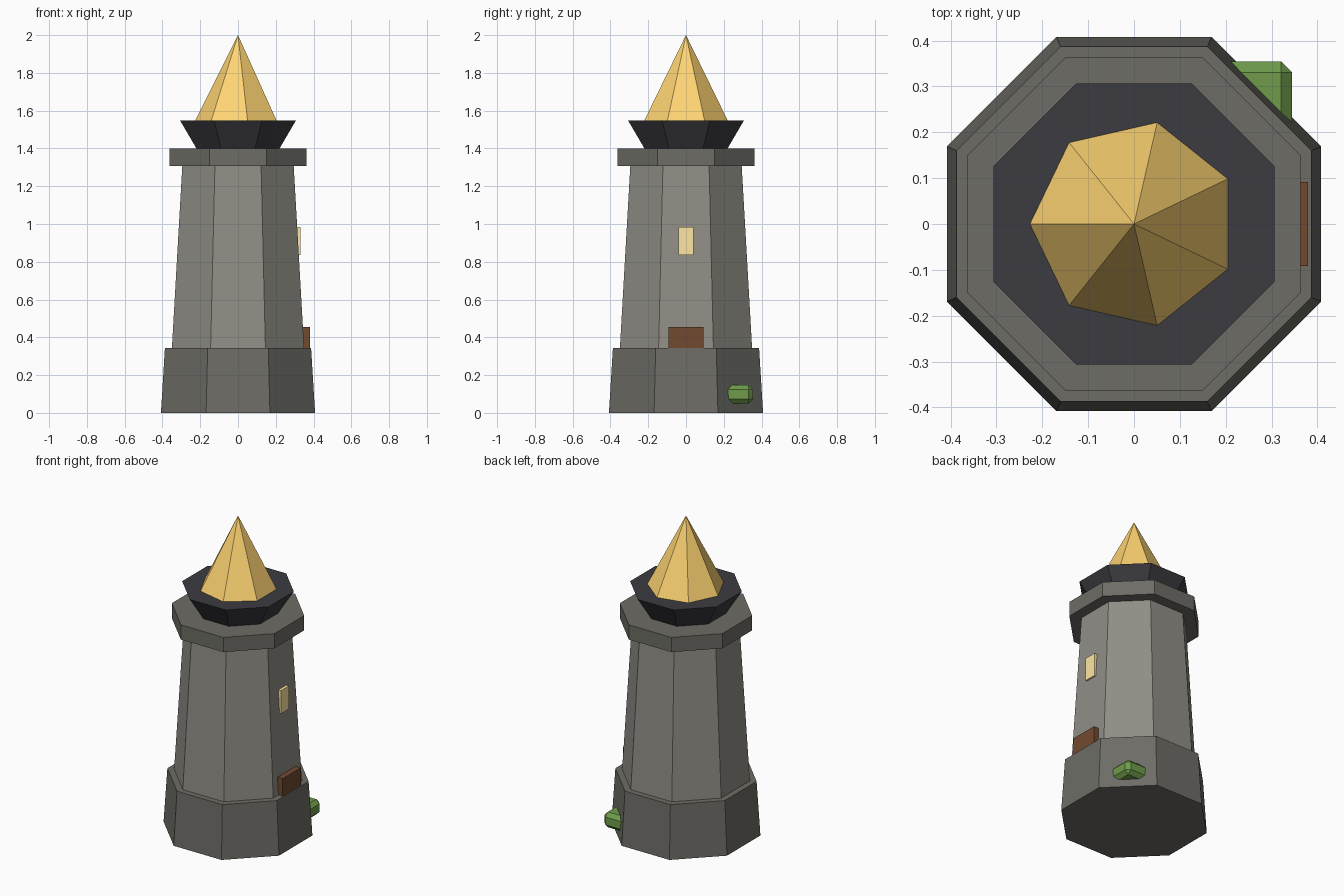
import bpy, bmesh, math
from mathutils import Vector

if "Cube" in bpy.data.objects:
    bpy.data.objects.remove(bpy.data.objects["Cube"])

DARK_STONE = (0.153, 0.15, 0.131)
LIGHT_STONE = (0.28, 0.27, 0.238)


def finish(name, bm, color):
    bmesh.ops.recalc_face_normals(bm, faces=bm.faces)
    mesh = bpy.data.meshes.new(name)
    bm.to_mesh(mesh)
    bm.free()
    obj = bpy.data.objects.new(name, mesh)
    bpy.context.collection.objects.link(obj)
    mat = bpy.data.materials.new(name + "_color")
    mat.diffuse_color = (*color, 1)
    mat.use_nodes = True
    mat.node_tree.nodes["Principled BSDF"].inputs["Base Color"].default_value = mat.diffuse_color
    mesh.materials.append(mat)
    return obj


def prism(name, sides, start, z0, r0, z1, r1, color):
    """Closed tapered prism; r1 = 0 gives a pointed tip."""
    bm = bmesh.new()

    def ring(z, r):
        if r == 0:
            return [bm.verts.new((0, 0, z))] * sides
        angles = [start + math.tau * i / sides for i in range(sides)]
        return [bm.verts.new((r * math.cos(a), r * math.sin(a), z)) for a in angles]

    low, high = ring(z0, r0), ring(z1, r1)
    bm.faces.new(low[::-1])
    if r1:
        bm.faces.new(high)
    for i in range(sides):
        j = (i + 1) % sides
        bm.faces.new([low[i], low[j], high[j]] + ([high[i]] if r1 else []))
    return finish(name, bm, color)


def octagon(name, z0, a0, z1, a1, color):
    """Eight-sided section sized by its flats, which face the axes."""
    c = math.cos(math.pi / 8)
    return prism(name, 8, math.pi / 8, z0, a0 / c, z1, a1 / c, color)


def box(name, lo, hi, color, bevel=0):
    bm = bmesh.new()
    lo, hi = Vector(lo), Vector(hi)
    bmesh.ops.create_cube(bm, size=1)
    bmesh.ops.scale(bm, vec=hi - lo, verts=bm.verts)
    bmesh.ops.translate(bm, vec=(lo + hi) / 2, verts=bm.verts)
    if bevel:
        bmesh.ops.bevel(bm, geom=bm.edges[:], offset=bevel, segments=1,
                        affect='EDGES', profile=0.5)
    return finish(name, bm, color)


# Stone tower
octagon("tower_base", 0, 0.408, 0.343, 0.387, DARK_STONE)
octagon("tower_shaft", 0.343, 0.35, 1.306, 0.295, LIGHT_STONE)
octagon("tower_cap", 1.306, 0.363, 1.40, 0.363, DARK_STONE)

# Dark flared bowl and seven-sided golden spire
octagon("flared_bowl", 1.40, 0.22, 1.547, 0.306, (0.045, 0.044, 0.053))
prism("golden_spire", 7, math.pi, 1.547, 0.227, 2.0, 0, (1.0, 0.66, 0.17))

# Door and window on the right side
box("door", (0.32, -0.092, 0.2), (0.38, 0.092, 0.455), (0.17, 0.068, 0.03))
box("window", (0.29, -0.04, 0.837), (0.332, 0.04, 0.985), (1.0, 0.79, 0.36))

# Chamfered bush half sunk into the back right of the base
box("bush", (0.18, 0.19, 0.049), (0.345, 0.355, 0.147), (0.16, 0.33, 0.07), 0.024)
